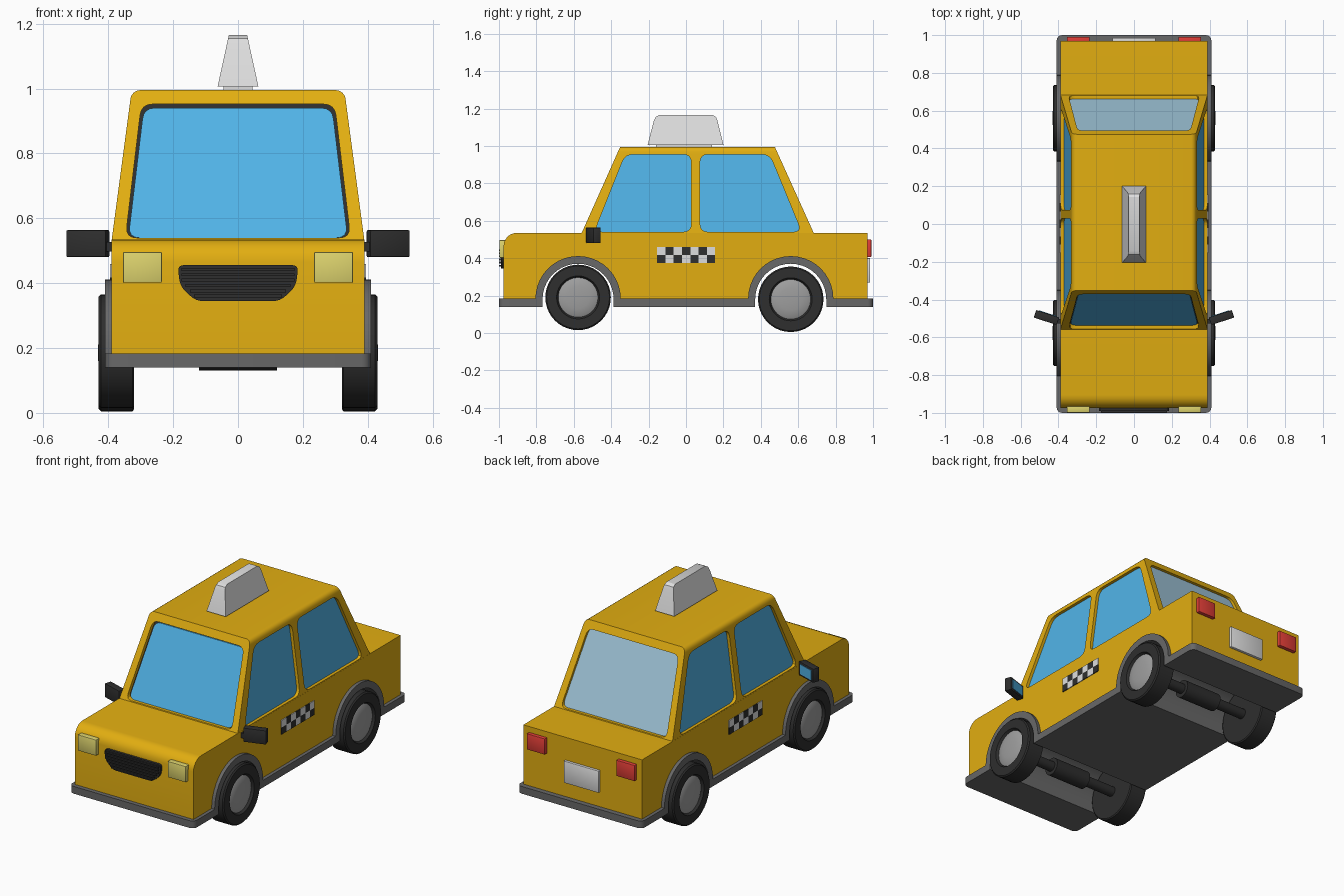
import bpy, bmesh, math
from mathutils import Matrix, Vector

if "Cube" in bpy.data.objects:
    bpy.data.objects.remove(bpy.data.objects["Cube"])


def material(name, r, g, b):
    m = bpy.data.materials.new(name)
    lin = [((c / 255 + 0.055) / 1.055) ** 2.4 if c > 10 else c / 255 / 12.92 for c in (r, g, b)]
    m.diffuse_color = (*lin, 1)
    m.use_nodes = True
    m.node_tree.nodes["Principled BSDF"].inputs["Base Color"].default_value = m.diffuse_color
    return m


YELLOW = material("taxi yellow", 226, 174, 17)
GLASS = material("window blue", 83, 183, 236)
PALE = material("rear window pale blue", 160, 198, 218)
GREY = material("trim grey", 104, 104, 104)
BLACK = material("rubber black", 46, 46, 46)
HUB = material("hub grey", 158, 158, 158)
WHITE = material("light grey", 222, 222, 222)
CREAM = material("headlight cream", 222, 212, 110)
RED = material("tail light red", 225, 62, 55)


def finish(name, bm, mats):
    bmesh.ops.recalc_face_normals(bm, faces=bm.faces)
    me = bpy.data.meshes.new(name)
    bm.to_mesh(me)
    bm.free()
    for m in mats:
        me.materials.append(m)
    me.shade_smooth()
    me.set_sharp_from_angle(angle=math.radians(30))
    ob = bpy.data.objects.new(name, me)
    bpy.context.collection.objects.link(ob)
    return ob


def loft_bm(pts, f0, f1, axis='x', cap=0):
    """Extrude a (u, z) outline between two depths that may depend on z."""
    bm = bmesh.new()
    place = (lambda d, u, z: (d, u, z)) if axis == 'x' else (lambda d, u, z: (u, d, z))
    a = [bm.verts.new(place(f0(z), u, z)) for u, z in pts]
    b = [bm.verts.new(place(f1(z), u, z)) for u, z in pts]
    bm.faces.new(a).material_index = cap
    bm.faces.new(b)
    n = len(pts)
    for i in range(n):
        j = (i + 1) % n
        bm.faces.new((a[i], a[j], b[j], b[i]))
    return bm


def loft(name, pts, d0, d1, mat, axis='x'):
    return finish(name, loft_bm(pts, lambda z: d0, lambda z: d1, axis), [mat])


def rounded(pts, r, n=4):
    out = []
    for i, p in enumerate(pts):
        p, a, b = Vector(p), Vector(pts[i - 1]), Vector(pts[(i + 1) % len(pts)])
        s, e = p + (a - p).normalized() * r, p + (b - p).normalized() * r
        for k in range(n + 1):
            t = k / n
            out.append(tuple(s * (1 - t) ** 2 + p * 2 * t * (1 - t) + e * t * t))
    return out


def box(name, centre, size, mat, rot=0, bevel=0):
    bm = bmesh.new()
    mtx = Matrix.Translation(centre) @ Matrix.Rotation(rot, 4, 'Z') @ Matrix.Diagonal((*size, 1))
    bmesh.ops.create_cube(bm, size=1, matrix=mtx)
    if bevel:
        bmesh.ops.bevel(bm, geom=bm.edges[:], offset=bevel, segments=2, profile=0.5, affect='EDGES')
    return finish(name, bm, [mat])


def lathe(name, prof, y, z, mat, n=40):
    """Revolve (x, radius) points about an axis along x."""
    bm = bmesh.new()
    rings = [[bm.verts.new((x, y + r * math.cos(2 * math.pi * i / n), z + r * math.sin(2 * math.pi * i / n)))
              for i in range(n)] for x, r in prof]
    for p, q in zip(rings, rings[1:]):
        for i in range(n):
            bm.faces.new((p[i], p[(i + 1) % n], q[(i + 1) % n], q[i]))
    bm.faces.new(rings[0])
    bm.faces.new(rings[-1])
    return finish(name, bm, [mat])


def arc(cy, cz, r, a0, a1, n=20):
    return [(cy + r * math.cos(math.radians(a0 + (a1 - a0) * i / n)),
             cz + r * math.sin(math.radians(a0 + (a1 - a0) * i / n))) for i in range(n + 1)]


AXLES = (("front", -0.577, 0.19), ("rear", 0.56, 0.18))

# lower body with rounded bonnet nose and full-width wheel wells
pts = [(0.97, 0.165), (0.97, 0.535)] + arc(-0.905, 0.465, 0.07, 90, 180, 6) + [(-0.975, 0.165)]
for _, y, _ in AXLES:
    pts += [(y - 0.21, 0.165)] + arc(y, 0.18, 0.21, 180, 0) + [(y + 0.21, 0.165)]
loft("body", pts, -0.39, 0.39, YELLOW)

# grey floor, bumpers and wheel arches in one profile
pts = [(-1, 0.14)]
for _, y, _ in AXLES:
    pts += [(y - 0.19, 0.14)] + arc(y, 0.18, 0.19, 180, 0) + [(y + 0.19, 0.14)]
pts += [(1, 0.14), (1, 0.183)]
for _, y, _ in reversed(AXLES):
    pts += arc(y, 0.183, 0.228, 0, 180)
pts += [(-1, 0.183)]
bm = loft_bm(pts, lambda z: -0.41, lambda z: 0.41)
corners = [e for e in bm.edges if all(abs(v.co.y) > 0.999 for v in e.verts)
           and abs(e.verts[0].co.x - e.verts[1].co.x) < 0.01]
bmesh.ops.bevel(bm, geom=corners, offset=0.03, segments=4, profile=0.5, affect='EDGES')
finish("bumper_and_arches", bm, [GREY])

# cabin: tapered block with rounded roof sides
T = lambda z: (z - 0.53) / 0.465
side = lambda z: 0.39 - 0.062 * T(z)
front = lambda z: -0.56 + 0.208 * T(z)
back = lambda z: 0.685 - 0.21 * T(z)
bm = loft_bm([(-0.56, 0.53), (0.685, 0.53), (0.475, 0.995), (-0.352, 0.995)],
             lambda z: -side(z), side)
edges = [e for e in bm.edges if all(v.co.z > 0.9 for v in e.verts)
         and e.verts[0].co.x * e.verts[1].co.x > 0]
bmesh.ops.bevel(bm, geom=edges, offset=0.025, segments=4, profile=0.5, affect='EDGES')
cab_mats = [YELLOW, GLASS, PALE, BLACK]
cabin = finish("cabin", bm, cab_mats)

# window recesses: the inner cap of each cutter colours the pane
screen = rounded([(-0.347, 0.54), (0.347, 0.54), (0.298, 0.952), (-0.298, 0.952)], 0.035)
cutters = [
    loft_bm(screen, lambda z: front(z) + 0.025, lambda z: front(z) - 0.1, 'y', 3),
    loft_bm(screen, lambda z: back(z) - 0.018, lambda z: back(z) + 0.1, 'y', 2)]
for outline in ([(-0.49, 0.54), (0.028, 0.54), (0.028, 0.955), (-0.325, 0.955)],
                [(0.075, 0.54), (0.618, 0.54), (0.447, 0.955), (0.075, 0.955)]):
    for s in (-1, 1):
        cutters.append(loft_bm(rounded(outline, 0.045), lambda z: s * (side(z) - 0.018),
                               lambda z: s * (side(z) + 0.1), 'x', 1))
bpy.context.view_layer.objects.active = cabin
for i, cb in enumerate(cutters):
    cut = finish(f"window_cutter_{i}", cb, cab_mats)
    cut.hide_render = True
    mod = cabin.modifiers.new("window", 'BOOLEAN')
    mod.operation, mod.solver, mod.object = 'DIFFERENCE', 'EXACT', cut
    bpy.ops.object.modifier_apply(modifier=mod.name)
    bpy.data.objects.remove(cut)
cabin.data.set_sharp_from_angle(angle=math.radians(30))

# windscreen pane leaving a black seal around it
pane = [(u * 0.975, 0.54 + (z - 0.54) * 0.972) for u, z in screen]
finish("windscreen", loft_bm(pane, lambda z: front(z) + 0.019, lambda z: front(z) + 0.027, 'y'), [GLASS])

# roof sign
box("sign_base", (0, -0.01, 1.0), (0.09, 0.3, 0.025), WHITE)
sign = [(-0.205, 1.006), (0.2, 1.006)] + [(0.168, 1.135), (0.16, 1.155), (0.142, 1.166),
        (-0.142, 1.166), (-0.162, 1.155), (-0.172, 1.135)]
half = lambda z: 0.063 - 0.035 * (z - 1.006) / 0.16
finish("roof_sign", loft_bm(sign, lambda z: -half(z), half), [WHITE])

# grille with slats
grille = rounded([(-0.187, 0.456), (0.187, 0.456), (0.178, 0.39), (0.13, 0.345),
                  (-0.13, 0.345), (-0.178, 0.39)], 0.022)
loft("grille", grille, -0.97, -0.99, BLACK, 'y')
for i in range(6):
    z = 0.36 + i * 0.0165
    w = 0.27 + 0.08 * min(1, i / 3)
    box(f"grille_slat_{i}", (0, -0.99, z), (w, 0.018, 0.009), BLACK)

# number plate (blank)
box("rear_plate", (0, 0.975, 0.335), (0.23, 0.02, 0.13), WHITE, bevel=0.003)

# wheels and axles
for end, y, z in AXLES:
    lathe(f"{end}_axle", [(-0.34, 0.03), (-0.12, 0.03), (-0.12, 0.052), (0.12, 0.052),
                          (0.12, 0.03), (0.34, 0.03)], y, 0.182, BLACK, 24)
    for s, tag in ((-1, "left"), (1, "right")):
        tyre = [(0.32, 0.168), (0.325, 0.175), (0.423, 0.175), (0.43, 0.168), (0.43, 0.115), (0.415, 0.106)]
        hub = [(0.40, 0.106), (0.417, 0.106), (0.424, 0.09), (0.429, 0.06), (0.431, 0.02)]
        lathe(f"{end}_{tag}_tyre", [(s * x, r) for x, r in tyre], y, z, BLACK)
        lathe(f"{end}_{tag}_hub", [(s * x, r) for x, r in hub], y, z, HUB)

for s, tag in ((-1, "left"), (1, "right")):
    # lights
    box(f"{tag}_headlight", (s * 0.295, -0.98, 0.449), (0.12, 0.036, 0.095), CREAM, bevel=0.004)
    box(f"{tag}_tail_light", (s * 0.295, 0.975, 0.453), (0.12, 0.032, 0.095), RED, bevel=0.004)
    # door mirror with glass on its back
    ang = s * math.radians(18)
    box(f"{tag}_mirror", (s * 0.463, -0.495, 0.522), (0.128, 0.042, 0.083), BLACK, ang, 0.004)
    off = Matrix.Rotation(ang, 3, 'Z') @ Vector((0, 0.021, 0))
    box(f"{tag}_mirror_glass", Vector((s * 0.463, -0.495, 0.522)) + off, (0.1, 0.006, 0.058), GLASS, ang)
    box(f"{tag}_mirror_stem", (s * 0.392, -0.515, 0.512), (0.04, 0.025, 0.03), BLACK)
    # checker strip
    bm = bmesh.new()
    for i in range(7):
        for j in range(2):
            mtx = Matrix.Translation((s * 0.391, -0.132 + i * 0.0443, 0.396 + j * 0.042))
            made = bmesh.ops.create_cube(bm, size=1, matrix=mtx @ Matrix.Diagonal((0.008, 0.0443, 0.042, 1)))
            for f in {f for v in made["verts"] for f in v.link_faces}:
                f.material_index = (i + j + 1) % 2
    finish(f"{tag}_checker_strip", bm, [WHITE, BLACK])
